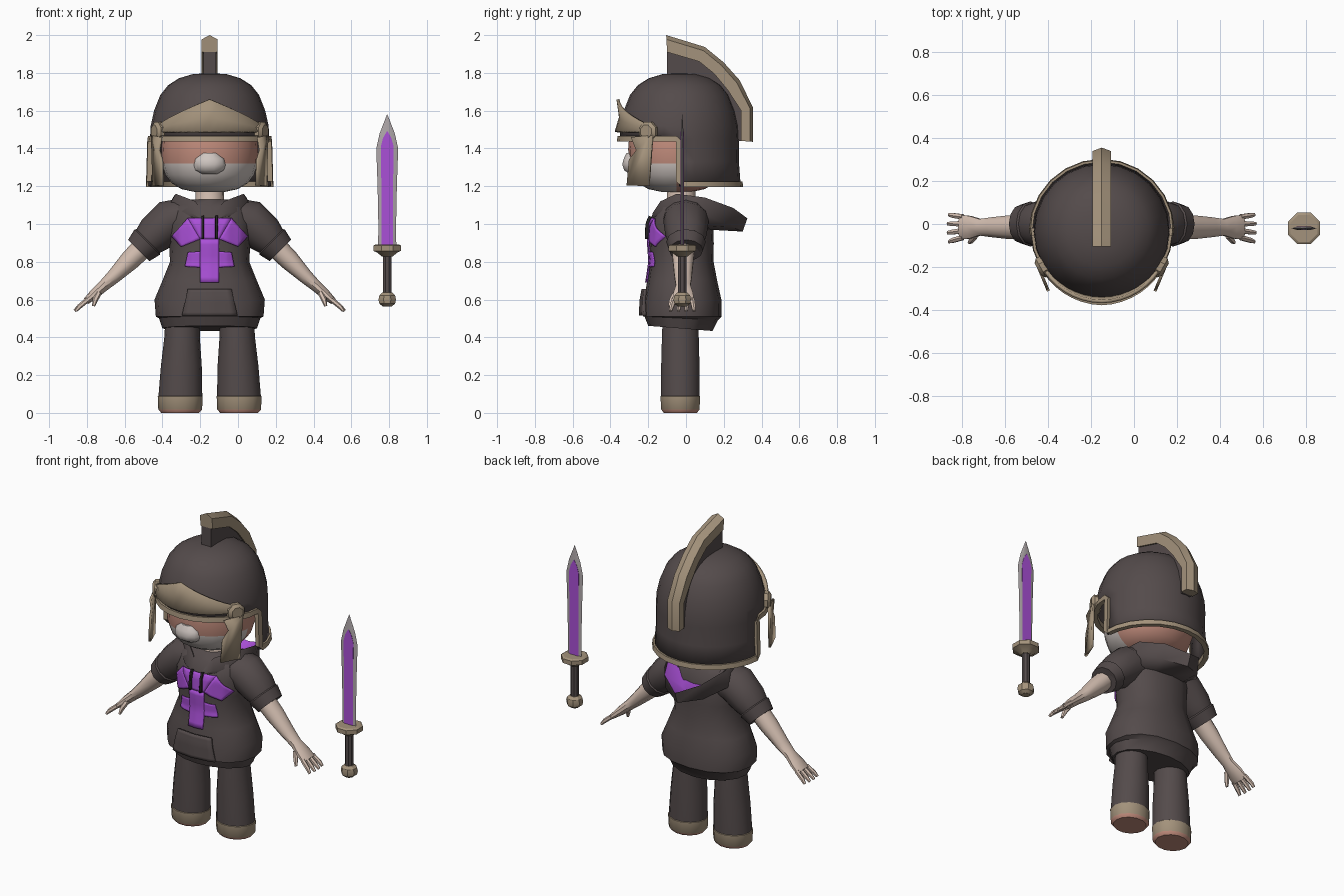
import bpy, bmesh, math
from mathutils import Vector
from mathutils.bvhtree import BVHTree

if "Cube" in bpy.data.objects:
    bpy.data.objects.remove(bpy.data.objects["Cube"])

CX = -0.15      # figure centre line
HY = -0.035     # helmet axis


def mat(name, r, g, b):
    m = bpy.data.materials.new(name)
    m.diffuse_color = (r, g, b, 1)
    m.use_nodes = True
    m.node_tree.nodes["Principled BSDF"].inputs["Base Color"].default_value = m.diffuse_color
    return m


DARK = mat("charcoal", .088, .070, .070)
TAN = mat("tan", .37, .29, .20)
PURPLE = mat("purple", .40, .08, .68)
SKIN = mat("light_skin", .66, .52, .44)
FACE = mat("face_pink", .53, .26, .20)
MASK = mat("mask_white", .62, .56, .53)
STEEL = mat("steel", .42, .38, .39)
BLACK = mat("black", .02, .017, .018)


def build(name, verts, faces, mats, rule=None, ox=CX, angle=40, thick=0):
    me = bpy.data.meshes.new(name)
    me.from_pydata([(v[0] + ox, v[1], v[2]) for v in verts], [], faces)
    for m in (mats if isinstance(mats, list) else [mats]):
        me.materials.append(m)
    if rule:
        for p in me.polygons:
            p.material_index = rule(p.index, p.center - Vector((ox, 0, 0)))
    bm = bmesh.new()
    bm.from_mesh(me)
    bmesh.ops.recalc_face_normals(bm, faces=bm.faces)
    bm.to_mesh(me)
    bm.free()
    me.polygons.foreach_set("use_smooth", [True] * len(me.polygons))
    me.set_sharp_from_angle(angle=math.radians(angle))
    ob = bpy.data.objects.new(name, me)
    bpy.context.collection.objects.link(ob)
    if thick:
        mod = ob.modifiers.new("thickness", 'SOLIDIFY')
        mod.thickness, mod.offset = thick, 0
    return ob


def loft(name, rings, mats, caps=True, cyclic=False, **kw):
    n, k = len(rings[0]), len(rings)
    verts = [p for r in rings for p in r]
    faces = [(i * n + j, i * n + (j + 1) % n, (i + 1) % k * n + (j + 1) % n, (i + 1) % k * n + j)
             for i in range(k if cyclic else k - 1) for j in range(n)]
    if caps and not cyclic:
        faces += [tuple(range(n)), tuple(range((k - 1) * n, k * n))]
    return build(name, verts, faces, mats, **kw)


def oval(z, rx, ry, cx=0, cy=0, n=16, tilt=0, power=1):
    out = []
    for i in range(n):
        c, s = math.cos(math.tau * i / n), math.sin(math.tau * i / n)
        x = math.copysign(abs(c) ** power, c) * rx
        y = cy + math.copysign(abs(s) ** power, s) * ry
        out.append((cx + x, y, z + tilt * y))
    return out


def limb(path, side, n=10):
    """Rings along an x-z path; each point is (x, y, z, in-plane radius, y radius)."""
    rings = []
    for i, (x, y, z, rn, ry) in enumerate(path):
        a, b = path[max(i - 1, 0)], path[min(i + 1, len(path) - 1)]
        d = Vector((b[0] - a[0], b[2] - a[2])).normalized()
        rings.append([(side * (x - d.y * rn * math.cos(t)), y + ry * math.sin(t), z + d.x * rn * math.cos(t))
                      for t in (math.tau * j / n for j in range(n))])
    return rings


# hoodie body, with a hem step
body = [oval(.445, .25, .17, cy=-.03, tilt=-.08), oval(.50, .268, .195, cy=-.025, tilt=-.05)]
body += [oval(z, rx, ry, cy=cy, power=.88) for z, rx, cy, ry in (
    (.51, .285, -.02, .208), (.60, .292, -.018, .205), (.70, .25, -.02, .185), (.80, .21, -.022, .168),
    (.90, .215, -.025, .172), (1.0, .225, -.025, .168), (1.09, .2, -.015, .14), (1.13, .12, -.01, .1))]
shells = [loft("hoodie_body", body, DARK)]

for side, tag in ((-1, "left"), (1, "right")):
    # sleeve with cuff
    shells.append(loft(tag + "_sleeve", limb([
        (.12, 0, 1.04, .10, .12), (.21, 0, 1.015, .115, .12), (.29, 0, .945, .103, .11), (.325, 0, .91, .088, .098),
        (.33, 0, .905, .095, .105), (.375, 0, .86, .08, .09), (.37, 0, .865, .06, .065)], side, 12), DARK))
    # arm, hand, fingers and thumb
    loft(tag + "_arm", limb([
        (.30, -.015, .93, .06, .062), (.42, -.015, .81, .054, .058), (.51, -.015, .72, .038, .048),
        (.565, -.015, .67, .03, .04), (.61, -.015, .63, .027, .055), (.655, -.015, .59, .018, .06)], side), SKIN)
    for i in range(4):
        y = .033 - .032 * i
        x = .718 - .006 * abs(i - 1.5)
        loft(tag + "_finger", limb([(.645, y, .60, .014, .014), (.69, y * 1.2, .563, .013, .013),
                                    (x, y * 1.3, .54, .008, .009)], side, 6), SKIN)
    loft(tag + "_thumb", limb([(.585, -.05, .64, .016, .018), (.605, -.075, .60, .015, .015),
                               (.615, -.085, .565, .008, .01)], side, 6), SKIN)
    # trouser leg with tan shoe band and pink sole
    leg = [oval(z, rx, ry, cx=side * cx, cy=-.03, n=14) for z, rx, ry, cx in (
        (0, .10, .09, .156), (.018, .116, .104, .156), (.088, .119, .108, .156), (.09, .116, .104, .155),
        (.25, .108, .104, .15), (.40, .094, .10, .146), (.52, .09, .095, .143))]
    loft(tag + "_leg", leg, [DARK, TAN, FACE], rule=lambda i, c: 2 if c.z < .012 else 1 if c.z < .0895 else 0)

# painted chest shape and pocket, draped onto the hoodie
trees = [BVHTree.FromPolygons([v.co for v in o.data.vertices], [p.vertices for p in o.data.polygons]) for o in shells]


def drape(name, quads, m, off, n=8):
    verts, faces = [], []
    for q in quads:
        a, b, c, d = (Vector(p) for p in q)
        base = len(verts)
        for i in range(n + 1):
            for j in range(n + 1):
                p = a.lerp(b, i / n).lerp(d.lerp(c, i / n), j / n)
                hits = [t.ray_cast(Vector((p.x + CX, -1, p.y)), Vector((0, 1, 0)))[0] for t in trees]
                y = min([h.y for h in hits if h] or [-.1])
                verts.append((p.x, y - off, p.y))
        faces += [(base + i * (n + 1) + j, base + (i + 1) * (n + 1) + j, base + (i + 1) * (n + 1) + j + 1,
                   base + i * (n + 1) + j + 1) for i in range(n) for j in range(n)]
    return build(name, verts, faces, m, thick=off * 1.2)


quads = [[(-.115, 1.03), (.115, 1.03), (.05, .92), (-.05, .92)], [(-.05, .92), (.05, .92), (.05, .69), (-.05, .69)]]
for s in (-1, 1):
    quads.append([(s * .115, 1.03), (s * .2, .935), (s * .15, .88), (s * .05, .92)])
    quads.append([(s * .05, .855), (s * .115, .85), (s * .13, .775), (s * .05, .77)])
drape("chest_patch", quads, PURPLE, .006)
drape("front_pocket", [[(-.115, .655), (.115, .655), (.145, .515), (-.145, .515)]], DARK, .014)
drape("drawstrings", [[(s * .036 - .006, 1.04), (s * .036 + .006, 1.04), (s * .036 + .006, .92),
                       (s * .036 - .006, .92)] for s in (-1, 1)], BLACK, .016)


# hood lying open behind the neck, purple lining
def mirrored(half):
    return half + [(-x, y, z) for x, y, z in half[-2:0:-1]]


hood = [mirrored(h) for h in (
    [(0, -.16, .98), (.1, -.14, 1.0), (.2, -.03, 1.0), (.2, .08, .98), (.1, .12, .97), (0, .13, .97)],
    [(0, -.195, 1.0), (.1, -.175, 1.06), (.225, -.05, 1.08), (.23, .1, 1.05), (.13, .23, .99), (0, .30, .96)],
    [(0, -.175, 1.015), (.075, -.135, 1.12), (.18, -.05, 1.16), (.195, .1, 1.14), (.125, .25, 1.085), (0, .325, 1.03)],
    [(0, -.14, 1.0), (.06, -.10, 1.06), (.1, -.03, 1.08), (.1, .07, 1.05), (.06, .17, 1.0), (0, .21, .99)])]
loft("hood", hood, [DARK, PURPLE], rule=lambda i, c: int(i == 31 or (i >= 20 and i < 30 and c.y > .05)), angle=60)

# neck and head; the mask covers the lower front of the face
loft("neck", [oval(z, r, r, cy=-.025) for z, r in ((.98, .118), (1.05, .10), (1.12, .076), (1.22, .074))], SKIN)
head = [oval(z, r, r, cy=-.05, n=20) for z, r in (
    (1.17, .08), (1.185, .15), (1.215, .20), (1.26, .235), (1.32, .254), (1.40, .256), (1.47, .25), (1.6, .2))]
loft("head", head, [FACE, MASK], rule=lambda i, c: int(c.z < 1.32 and c.y < -.04))
nose = [oval(z, rx, ry, cy=-.285, n=10) for z, rx, ry in (
    (1.265, .04, .015), (1.285, .075, .045), (1.315, .085, .055), (1.345, .08, .047), (1.375, .04, .032))]
loft("mask_nose", nose, MASK)

# helmet bowl, open at the lower front
prof = [(.006, 1.792), (.09, 1.786), (.16, 1.765), (.215, 1.73), (.255, 1.68), (.287, 1.60),
        (.305, 1.52), (.309, 1.45), (.308, 1.33), (.318, 1.2)]
N = 24
verts = [p for r, z in prof for p in oval(z, r, r, cy=HY, n=N)]
faces = [(i * N + j, i * N + (j + 1) % N, (i + 1) * N + (j + 1) % N, (i + 1) * N + j)
         for i in range(len(prof) - 1) for j in range(N) if i < 7 or j < N // 2]
faces.append(tuple(range(N)))
build("helmet_bowl", verts, faces, DARK, thick=.014)


# helmet trim following the open edge
def around(deg, r, z):
    a = math.radians(deg)
    return Vector((r * math.cos(a), HY + r * math.sin(a), z))


path = [(d, .322, 1.21) for d in range(0, 181, 15)] + [(180, .315, 1.452)]
path += [(d, .315, 1.452) for d in range(195, 360, 15)] + [(360, .315, 1.452)]
rings = []
for i, (d, r, z) in enumerate(path):
    # mitre the corners by leaning the section along the edge
    corner = d in (0, 180, 360)
    lean = 3 if corner else 0
    lean = lean if d == 180 else -lean
    w = .015
    rings.append([around(d + s * lean, r + o, z + s * w) for s, o in ((-1, -.014), (-1, .016), (1, .012), (1, -.014))])
loft("helmet_trim", rings, TAN, cyclic=True)

# raised brow plate with a peaked top
cols = range(-64, 65, 8)
rows = []
for d in cols:
    t = abs(d) / 64
    top = 1.66 - .15 * t
    rows.append([around(270 + d, r, z) for r, z in (
        (.335 - .012 * t, 1.487), (.312, 1.487 + (top - 1.487) * .45), (.325 - .005 * t, top))])
verts = [p for r in rows for p in r]
faces = [(i * 3 + j, i * 3 + j + 1, i * 3 + j + 4, i * 3 + j + 3) for i in range(len(rows) - 1) for j in range(2)]
build("brow_plate", verts, faces, TAN, thick=.016)

for side, tag in ((-1, "left"), (1, "right")):
    # cheek guard and its round hinge
    outline = [(-.175, 1.47), (-.29, 1.46), (-.262, 1.39), (-.30, 1.34), (-.312, 1.205), (-.195, 1.20)]
    build(tag + "_cheek_guard", [(side * (.305 + (y + .175) * .42), y, z) for y, z in outline],
          [tuple(range(6))], TAN, thick=.014)
    out = Vector((side * .87, -.49, 0))
    along = Vector((-out.y, out.x, 0))
    hub = Vector((side * .265, -.195, 1.49))
    loft(tag + "_hinge", [[hub + out * o + along * r * math.cos(math.tau * (j + .5) / 8)
                           + Vector((0, 0, r * math.sin(math.tau * (j + .5) / 8))) for j in range(8)]
                          for o, r in ((-.02, .054), (.02, .054), (.035, .036))], TAN)

# helmet crest: tan ridge over a dark fin
outer = [(-.105, 2.0), (.10, 1.937), (.20, 1.855), (.285, 1.76), (.355, 1.615), (.355, 1.435)]
inner = [(-.1, 1.91), (.07, 1.86), (.15, 1.795), (.22, 1.71), (.292, 1.60), (.292, 1.44)]
deep = [(-.1, 1.72), (.03, 1.70), (.1, 1.64), (.16, 1.57), (.23, 1.50), (.23, 1.44)]
ridge, fin = [], []
for (oy, oz), (iy, iz), (dy, dz) in zip(outer, inner, deep):
    my, mz = oy + (iy - oy) * .25, oz + (iz - oz) * .25
    ridge.append([(0, oy, oz), (.042, my, mz), (.042, iy, iz), (-.042, iy, iz), (-.042, my, mz)])
    fin.append([(.033, iy, iz), (.033, dy, dz), (-.033, dy, dz), (-.033, iy, iz)])
loft("crest_ridge", ridge, TAN)
loft("crest_fin", fin, DARK)

# sword standing beside the figure
SX, SY = .79, -.02
blade = [(.88, .048), (1.0, .047), (1.2, .051), (1.40, .058), (1.48, .04), (1.58, .001)]
loft("blade", [[(w, SY, z), (w * .6, SY + t, z), (-w * .6, SY + t, z), (-w, SY, z), (-w * .6, SY - t, z),
                (w * .6, SY - t, z)] for z, w in blade for t in [.007 if w > .01 else .001]], STEEL, ox=SX, angle=20)
inset = [(.88, .031), (1.2, .031), (1.41, .034), (1.455, .022), (1.49, .002)]
loft("blade_inlay", [[(w, SY + .0085, z), (-w, SY + .0085, z), (-w, SY - .0085, z), (w, SY - .0085, z)]
                     for z, w in inset], PURPLE, ox=SX)


def turned(name, profile, m, n=8):
    a = math.cos(math.pi / 8)
    loft(name, [[(r * math.cos(math.tau * (j + .5) / n), SY + r * math.sin(math.tau * (j + .5) / n), z)
                 for j in range(n)] for z, r in profile], m, ox=SX, angle=30)


turned("guard", [(.828, .03), (.85, .06), (.858, .08), (.885, .08), (.892, .068)], TAN)
turned("grip", [(.62, .024), (.84, .024)], DARK)
turned("pommel", [(.563, .025), (.578, .045), (.60, .05), (.622, .045), (.637, .028)], TAN)
